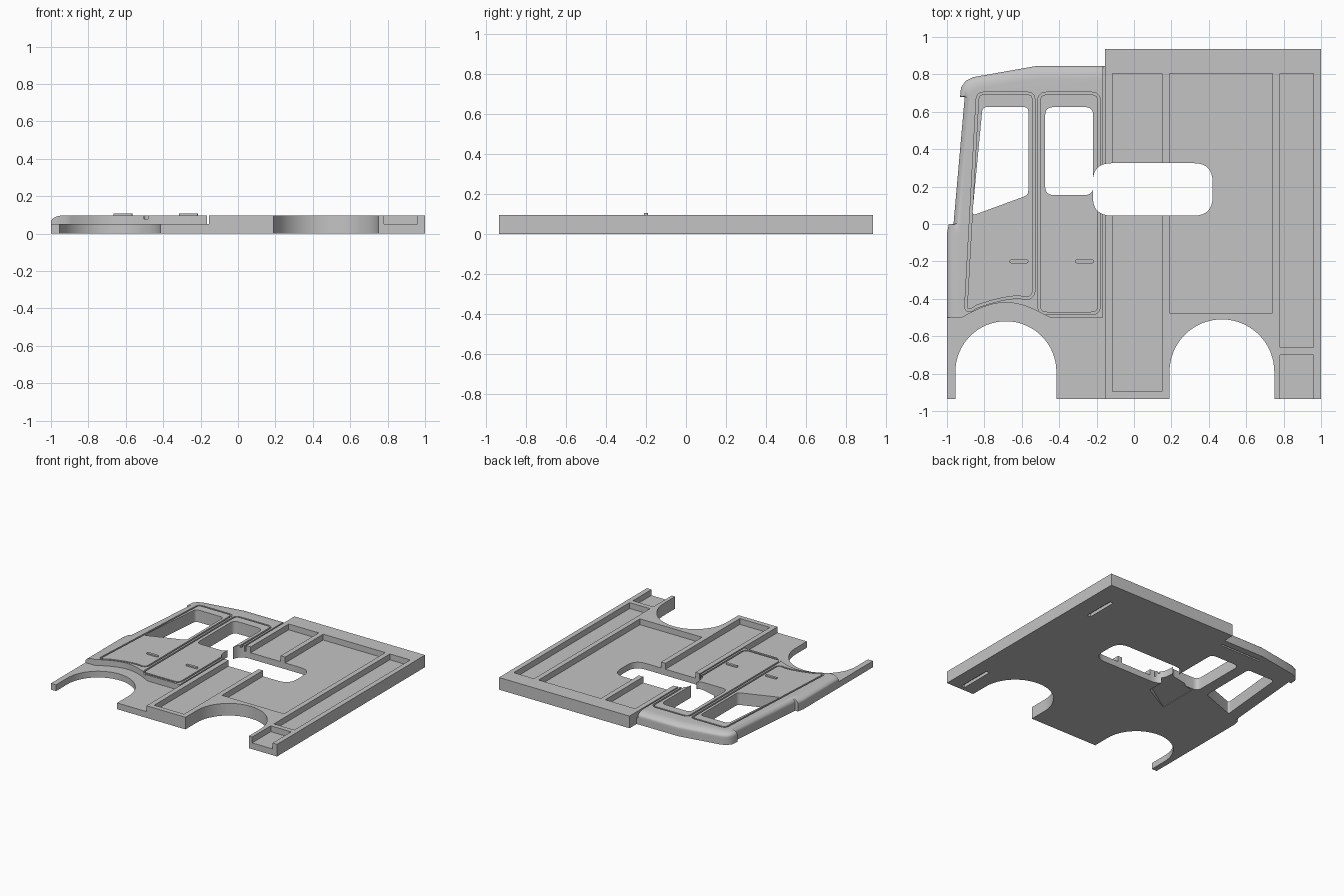
import bpy, bmesh, math
from mathutils import Vector

if "Cube" in bpy.data.objects:
    bpy.data.objects.remove(bpy.data.objects["Cube"])

FLOOR, TOP = 0.05, 0.097
grey = bpy.data.materials.new("plain grey")
grey.use_nodes = True
grey.diffuse_color = (0.55, 0.55, 0.55, 1)
grey.node_tree.nodes["Principled BSDF"].inputs["Base Color"].default_value = (0.55, 0.55, 0.55, 1)


def loft(name, rings, closed_loop=False):
    """Join matching rings of 3D points; cap the ends or close into a hoop."""
    bm = bmesh.new()
    loops = [[bm.verts.new(p) for p in ring] for ring in rings]
    n = len(loops[0])
    pairs = list(zip(loops, loops[1:]))
    if closed_loop:
        pairs.append((loops[-1], loops[0]))
    else:
        bm.faces.new(loops[0])
        bm.faces.new(loops[-1])
    for a, b in pairs:
        for i in range(n):
            j = (i + 1) % n
            bm.faces.new((a[i], a[j], b[j], b[i]))
    bmesh.ops.recalc_face_normals(bm, faces=bm.faces)
    mesh = bpy.data.meshes.new(name)
    bm.to_mesh(mesh)
    bm.free()
    mesh.materials.append(grey)
    obj = bpy.data.objects.new(name, mesh)
    bpy.context.collection.objects.link(obj)
    return obj


def at(points, z):
    return [(x, y, z) for x, y in points]


def prism(name, points, z0, z1):
    return loft(name, [at(points, z0), at(points, z1)])


def rect(x0, x1, y0, y1):
    return [(x0, y0), (x1, y0), (x1, y1), (x0, y1)]


def rounded(points, r, steps=6):
    """Round every corner of a polygon."""
    out = []
    for i, p in enumerate(points):
        p = Vector(p)
        a = p + (Vector(points[i - 1]) - p).normalized() * r
        b = p + (Vector(points[(i + 1) % len(points)]) - p).normalized() * r
        for k in range(steps + 1):
            t = k / steps
            out.append(tuple(a * (1 - t) ** 2 + p * 2 * t * (1 - t) + b * t * t))
    return out


def inset(points, d):
    """Offset a counter-clockwise polygon inwards."""
    out = []
    for i, p in enumerate(points):
        p = Vector(p)
        u = (p - Vector(points[i - 1])).normalized()
        v = (Vector(points[(i + 1) % len(points)]) - p).normalized()
        n1, n2 = Vector((-u.y, u.x)), Vector((-v.y, v.x))
        out.append(tuple(p + (n1 + n2) * d / (1 + n1.dot(n2))))
    return out


def groove(points, width, z0, z1):
    inner = inset(points, width)
    return loft("groove", [at(points, z0), at(points, z1), at(inner, z1), at(inner, z0)], True)


def arch(cx, cy, r):
    """Wheel opening: half circle with straight sides running off the bottom."""
    pts = [(cx + r * math.cos(math.pi * k / 32), cy + r * math.sin(math.pi * k / 32)) for k in range(33)]
    return [(cx + r, -1.1)] + pts + [(cx - r, -1.1)]


def cut(target, *cutters):
    for c in cutters:
        mod = target.modifiers.new("cut", "BOOLEAN")
        mod.operation = "DIFFERENCE"
        mod.solver = "EXACT"
        mod.object = c
        bpy.context.view_layer.objects.active = target
        bpy.ops.object.modifier_apply(modifier=mod.name)


def through(points):
    c = prism("cutter", points, -0.1, 0.2)
    helpers.append(c)
    return c


def pocket(points, z0, z1):
    c = prism("cutter", points, z0, z1)
    helpers.append(c)
    return c


helpers = []
side_opening = through(rounded(rect(-0.22, 0.42, 0.045, 0.325), 0.1, 8))
front_window = through(rounded([(-0.865, 0.045), (-0.565, 0.155), (-0.565, 0.625), (-0.81, 0.625)], 0.025))
rear_window = through(rounded(rect(-0.475, -0.218, 0.155, 0.625), 0.045))

# Rear body: slab with recessed panels, wheel arch and underside slots
rear_body = prism("rear_body", rect(-0.155, 1, -0.935, 0.935), 0, TOP)
panels = [(-0.115, 0.15, -0.895, 0.805), (0.19, 0.74, -0.475, 0.805),
          (0.78, 0.96, -0.66, 0.805), (0.78, 0.96, -1.1, -0.70)]
cut(rear_body, *[pocket(rect(*p), FLOOR, 0.2) for p in panels])
cut(rear_body, through(arch(0.47, -0.79, 0.28)), side_opening,
    pocket(rect(0.82, 0.85, 0.48, 0.74), -0.1, 0.025),
    pocket(rect(0.86, 0.89, -0.9, -0.62), -0.1, 0.025))

# Cab outline, paired with the edge of its flat face
rim = [((-1, -0.05), (-0.93, -0.05)), ((-0.99, 0), (-0.925, -0.005)),
       ((-0.965, 0), (-0.922, 0.005)), ((-0.905, 0.68), (-0.868, 0.67)),
       ((-0.93, 0.68), (-0.865, 0.69)), ((-0.925, 0.73), (-0.86, 0.705)),
       ((-0.9, 0.765), (-0.85, 0.715)), ((-0.86, 0.785), (-0.82, 0.725)),
       ((-0.52, 0.845), (-0.51, 0.77))]

# Cab base plate
outline = [(-0.155, -0.935), (-0.155, 0.845)] + [p for p, q in reversed(rim)] + [(-1, -0.935)]
cab_base = prism("cab_base", outline, 0, FLOOR)
flare = [(-0.2, -0.06, 0.045), (-0.2, 0.2, 0.045), (-0.44, 0.13, 0.004), (-0.44, -0.19, 0.004)]
hollow = loft("cutter", [[(x, y, -0.1) for x, y, z in flare], flare])
helpers.append(hollow)
cut(cab_base, through(arch(-0.685, -0.79, 0.27)), side_opening, front_window, rear_window, hollow,
    pocket(rect(-0.54, -0.18, 0.775, 0.79), -0.1, 0.025))

# Raised cab skin with rounded roof and nose, and a flare above the wheel
brow = [(-0.45 - 0.47 * k / 16, -0.5 + 0.08 * math.sin(math.pi * k / 16)) for k in range(17)]
pairs = [((-0.165, -0.5),) * 2, ((-0.165, 0.845), (-0.165, 0.77))] + rim[::-1]
pairs += [((-1, -0.5), (-0.93, -0.5))] + [(p, p) for p in reversed(brow)]
rings = [at([p for p, q in pairs], FLOOR - 0.005)]
for k in range(9):
    t = math.pi / 2 * k / 8
    f = 1 - math.cos(t)
    rings.append(at([(p[0] + (q[0] - p[0]) * f, p[1] + (q[1] - p[1]) * f) for p, q in pairs],
                    FLOOR + 0.012 + (TOP - FLOOR - 0.012) * math.sin(t)))
cab_skin = loft("cab_skin", rings)

# Door seams
front_door = [(-0.53, -0.395), (-0.53, 0.705), (-0.842, 0.705), (-0.907, -0.475)]
front_door = rounded(front_door, 0.04)
front_door += [(-0.87 + 0.28 * k / 8, -0.458 + 0.062 * math.sin(math.pi / 2 * k / 8)) for k in range(1, 8)]
rear_door = rounded(rect(-0.515, -0.18, -0.485, 0.705), 0.05)
for door in (front_door, rear_door):
    seam = groove(door, 0.013, TOP - 0.018, 0.15)
    helpers.append(seam)
    cut(cab_skin, seam)
cut(cab_skin, side_opening, front_window, rear_window)

# Door handles
for name, x in (("front_door_handle", -0.665), ("rear_door_handle", -0.315)):
    prism(name, rounded(rect(x, x + 0.1, -0.21, -0.19), 0.009, 4), TOP - 0.005, TOP + 0.01)

for c in helpers:
    bpy.data.objects.remove(c)

# Smooth the rounded parts, keep hard edges
bpy.ops.object.select_all(action="DESELECT")
for obj in (rear_body, cab_base, cab_skin):
    obj.select_set(True)
bpy.context.view_layer.objects.active = cab_skin
bpy.ops.object.shade_smooth_by_angle(angle=math.radians(30))
